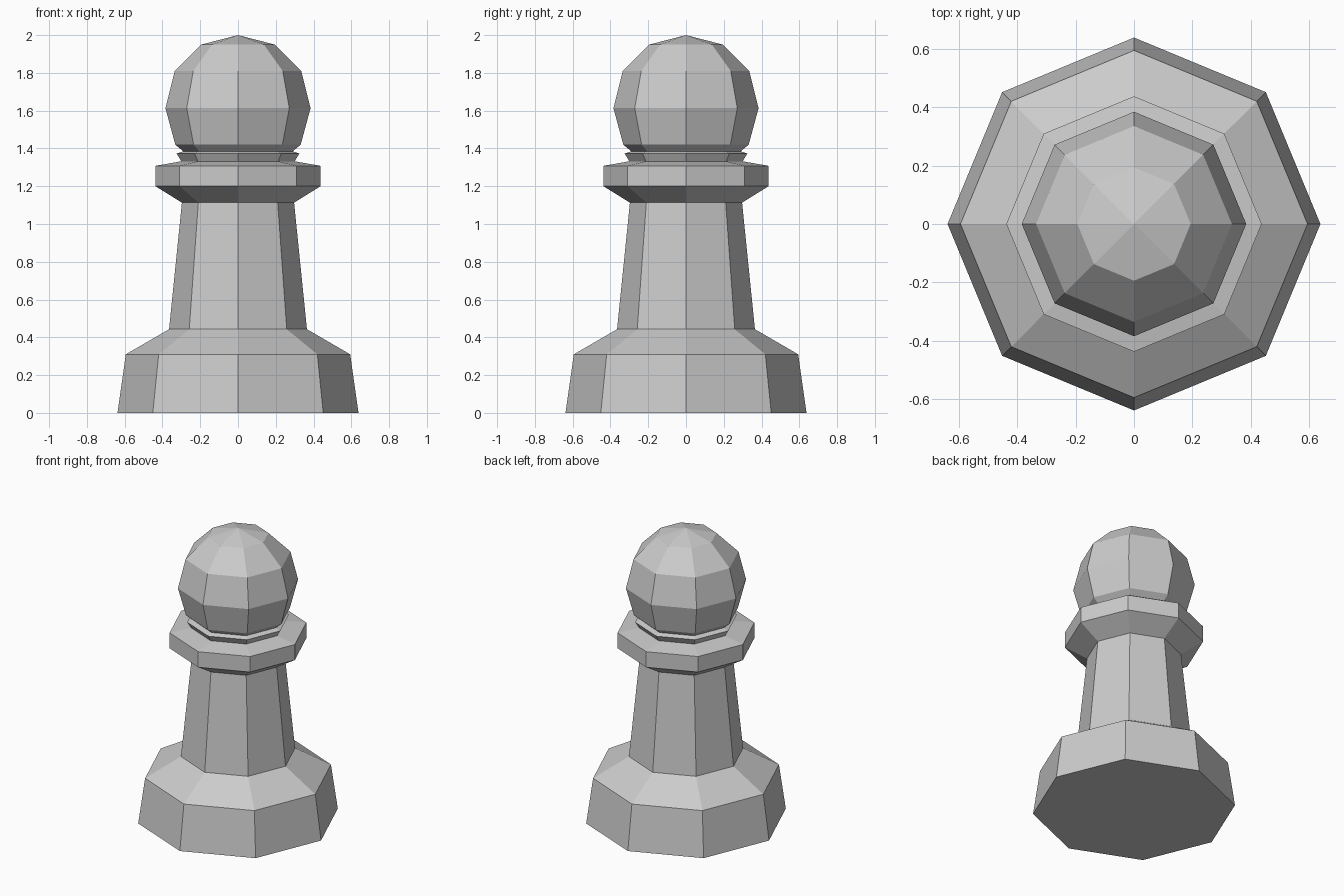
import bpy
import bmesh
from math import cos, sin, pi

SIDES = 8

cube = bpy.data.objects.get("Cube")
if cube:
    bpy.data.objects.remove(cube, do_unlink=True)

# Single pale grey material
grey = bpy.data.materials.new("pale_grey")
grey.use_nodes = True
colour = (0.6, 0.6, 0.6, 1.0)
grey.diffuse_color = colour
grey.node_tree.nodes["Principled BSDF"].inputs["Base Color"].default_value = colour


def turned_part(name, profile):
    """Turn (radius, height) points, listed upwards, into a flat-faced part."""
    bm = bmesh.new()
    rings = []
    for radius, z in profile:
        if radius == 0:
            rings.append([bm.verts.new((0, 0, z))] * SIDES)
        else:
            rings.append([bm.verts.new((radius * cos(2 * pi * i / SIDES),
                                        radius * sin(2 * pi * i / SIDES), z))
                          for i in range(SIDES)])
    for low, high in zip(rings, rings[1:]):
        for i in range(SIDES):
            j = (i + 1) % SIDES
            corners = dict.fromkeys((low[i], low[j], high[j], high[i]))
            bm.faces.new(list(corners))
    mesh = bpy.data.meshes.new(name)
    bm.to_mesh(mesh)
    bm.free()
    mesh.materials.append(grey)
    obj = bpy.data.objects.new(name, mesh)
    bpy.context.collection.objects.link(obj)
    return obj


# Neighbouring parts share their end rings, so the outer skin is closed
turned_part("base", [(0, 0), (0.638, 0), (0.594, 0.31), (0.365, 0.443)])
turned_part("shaft", [(0.365, 0.443), (0.297, 1.113)])
turned_part("collar", [(0.297, 1.113), (0.437, 1.2), (0.437, 1.308), (0.3, 1.332)])
turned_part("neck_ring", [(0.3, 1.332), (0.325, 1.373), (0.29, 1.385)])
turned_part("head", [(0.29, 1.385), (0.332, 1.42), (0.384, 1.613), (0.335, 1.81),
                     (0.194, 1.95), (0, 2)])
